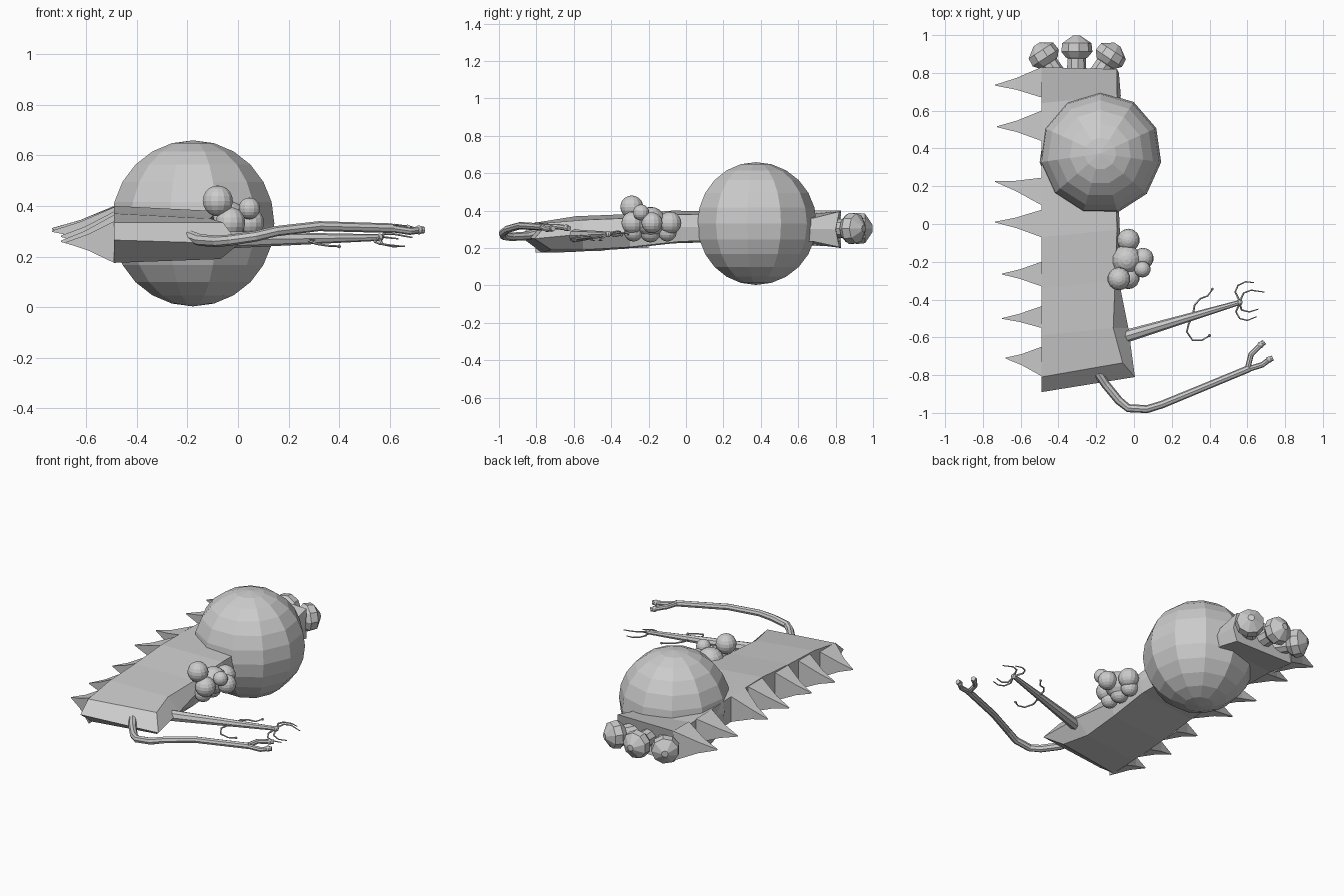
import bpy, bmesh, math
from mathutils import Vector, Matrix


def finish(bm, name):
    bmesh.ops.recalc_face_normals(bm, faces=bm.faces)
    me = bpy.data.meshes.new(name)
    bm.to_mesh(me)
    bm.free()
    ob = bpy.data.objects.new(name, me)
    bpy.context.collection.objects.link(ob)
    return ob


def loft(bm, rings, caps=True):
    # skin a list of equal-sized rings, optionally capping both ends
    vr = [[bm.verts.new(p) for p in r] for r in rings]
    n = len(vr[0])
    for a, b in zip(vr, vr[1:]):
        for i in range(n):
            bm.faces.new((a[i], a[(i + 1) % n], b[(i + 1) % n], b[i]))
    if caps:
        bm.faces.new(vr[0])
        bm.faces.new(vr[-1])
    return vr


def tube(name, pts, radii, sides=6):
    pts = [Vector(p) for p in pts]
    rings = []
    for i, p in enumerate(pts):
        d = (pts[min(i + 1, len(pts) - 1)] - pts[max(i - 1, 0)]).normalized()
        u = d.cross(Vector((0, 0, 1))).normalized()
        v = u.cross(d)
        k = i / (len(pts) - 1)
        r = radii[0] * (1 - k) + radii[1] * k
        rings.append([p + r * (math.cos(t) * u + math.sin(t) * v)
                      for t in [2 * math.pi * j / sides for j in range(sides)]])
    bm = bmesh.new()
    loft(bm, rings)
    return finish(bm, name)


def ball(name, loc, radius, seg, rings, zs=1.0):
    bm = bmesh.new()
    bmesh.ops.create_uvsphere(bm, u_segments=seg, v_segments=rings, radius=radius)
    bm.transform(Matrix.Translation(loc) @ Matrix.Diagonal((1, 1, zs, 1)))
    return finish(bm, name)


# body: wedge-fronted slab, (y, right x of top, right x of middle, top z, bottom z)
L = -0.49
stations = [(-0.55, -0.11, -0.03, 0.36, 0.19), (-0.3, -0.10, -0.08, 0.37, 0.205),
            (-0.03, -0.09, -0.075, 0.39, 0.235), (0.3, -0.10, -0.09, 0.385, 0.245),
            (0.68, -0.09, -0.07, 0.37, 0.235)]
rings = [[(L, -0.81, 0.335), (-0.06, -0.735, 0.335), (0.005, -0.81, 0.25),
          (-0.07, -0.72, 0.19), (L, -0.77, 0.175), (L, -0.89, 0.265)]]
for y, xt, xm, zt, zb in stations:
    zm = (zt + zb) / 2
    yl = y - 0.04
    rings.append([(L, yl, zt + 0.01), (xt, y, zt - 0.01), (xm, y, zm),
                  (xt, y, zb), (L, yl, zb - 0.01), (L, yl, zm)])
rings.append([(L, 0.83, 0.40), (-0.09, 0.82, 0.395), (-0.08, 0.80, 0.30),
              (-0.09, 0.82, 0.205), (L, 0.83, 0.20), (L, 0.81, 0.30)])
bm = bmesh.new()
vr = loft(bm, rings, False)
for r in (vr[0], vr[-1]):
    bm.faces.new((r[0], r[1], r[2], r[5]))
    bm.faces.new((r[5], r[2], r[3], r[4]))
finish(bm, "body")

# row of four-sided spikes: (base y0, base y1, tip x, tip y, tip z, z low, z high)
for i, (y0, y1, tx, ty, tz, zl, zh) in enumerate([
        (-0.805, -0.65, -0.68, -0.71, 0.255, 0.175, 0.34),
        (-0.55, -0.435, -0.70, -0.50, 0.26, 0.185, 0.365),
        (-0.33, -0.20, -0.70, -0.265, 0.28, 0.20, 0.378),
        (-0.07, 0.075, -0.735, 0.01, 0.30, 0.23, 0.395),
        (0.10, 0.245, -0.735, 0.225, 0.31, 0.235, 0.397),
        (0.44, 0.60, -0.725, 0.515, 0.31, 0.235, 0.39),
        (0.67, 0.83, -0.735, 0.735, 0.31, 0.21, 0.40)]):
    base = [Vector((L, y, z)) for y, z in ((y0, zl), (y0, zh), (y1, zh), (y1, zl))]
    tip = Vector((tx, ty, tz))
    c = sum(base, Vector()) / 4
    mid = [c.lerp(tip, 0.55) + (p - c) * 0.38 for p in base]
    bm = bmesh.new()
    loft(bm, [base, mid, [tip + (p - c) * 0.03 for p in base]])
    finish(bm, f"spike_{i + 1}")

# big round belly
ball("belly_sphere", (-0.178, 0.373, 0.331), 0.325, 11, 12, 1.01)

# cluster of small balls
for i, (x, y, z, r) in enumerate([
        (-0.08, -0.29, 0.42, 0.061), (0.045, -0.24, 0.39, 0.043),
        (-0.03, -0.285, 0.335, 0.06), (0.048, -0.182, 0.335, 0.056),
        (-0.03, -0.085, 0.335, 0.06), (-0.04, -0.19, 0.34, 0.08),
        (-0.05, -0.28, 0.285, 0.05), (-0.05, -0.19, 0.285, 0.055), (-0.05, -0.10, 0.285, 0.05)]):
    ball(f"cluster_ball_{i + 1}", (x, y, z), r, 14, 10)

# three mushroom-shaped knobs fanned across the rear
profile = [(0.055, -0.08), (0.05, 0.035), (0.06, 0.04), (0.085, 0.07), (0.08, 0.115), (0.02, 0.155)]
for i, (x, y, a) in enumerate([(-0.432, 0.82, 33), (-0.305, 0.842, 0), (-0.173, 0.82, -33)]):
    bm = bmesh.new()
    loft(bm, [[(r * math.cos(t), h, r * math.sin(t)) for t in
               [2 * math.pi * j / 9 for j in range(9)]] for r, h in profile])
    bm.transform(Matrix.Translation((x, y, 0.305)) @ Matrix.Rotation(math.radians(a), 4, 'Z'))
    finish(bm, f"knob_{i + 1}")

# jointed front arm with two fingers
tube("front_arm", [(-0.19, -0.79, 0.28), (-0.15, -0.85, 0.265), (-0.08, -0.935, 0.26),
                   (-0.03, -0.975, 0.265), (0.07, -0.98, 0.28), (0.15, -0.955, 0.30),
                   (0.32, -0.885, 0.32), (0.61, -0.765, 0.312)], (0.024, 0.019), 8)
for i, p in enumerate([[(0.60, -0.77, 0.312), (0.62, -0.69, 0.315), (0.67, -0.64, 0.308), (0.69, -0.625, 0.305)],
                       [(0.60, -0.77, 0.312), (0.68, -0.745, 0.30), (0.715, -0.718, 0.305), (0.735, -0.71, 0.305)]]):
    tube(f"finger_{i + 1}", p, (0.015, 0.014), 8)
    ball(f"fingertip_{i + 1}", p[2], 0.018, 8, 6)

# straight tapering arm with thin claws
tube("rear_arm", [(-0.08, -0.605, 0.265), (0.56, -0.415, 0.275)], (0.035, 0.013), 8)
ball("rear_wrist", (0.56, -0.415, 0.275), 0.016, 8, 6)
for i, p in enumerate([
        [(0.56, -0.41, 0.275), (0.535, -0.36, 0.28), (0.55, -0.325, 0.28), (0.59, -0.305, 0.275), (0.635, -0.31, 0.27)],
        [(0.56, -0.41, 0.28), (0.58, -0.365, 0.29), (0.62, -0.35, 0.288), (0.69, -0.36, 0.275)],
        [(0.56, -0.42, 0.275), (0.54, -0.465, 0.26), (0.56, -0.50, 0.25), (0.60, -0.51, 0.245), (0.65, -0.49, 0.24)],
        [(0.56, -0.42, 0.27), (0.57, -0.455, 0.25), (0.61, -0.465, 0.24), (0.66, -0.45, 0.24)]]):
    tube(f"claw_{i + 1}", p, (0.006, 0.003), 5)

# pair of thin feelers halfway along the arm
for i, p in enumerate([
        [(0.31, -0.487, 0.27), (0.32, -0.43, 0.272), (0.35, -0.395, 0.268), (0.39, -0.38, 0.262), (0.415, -0.345, 0.27)],
        [(0.31, -0.487, 0.27), (0.29, -0.53, 0.265), (0.28, -0.57, 0.262), (0.31, -0.615, 0.25),
         (0.36, -0.615, 0.242), (0.40, -0.59, 0.24)]]):
    tube(f"feeler_{i + 1}", p, (0.006, 0.004), 5)
    ball(f"feeler_tip_{i + 1}", p[-1], 0.008, 6, 4)
